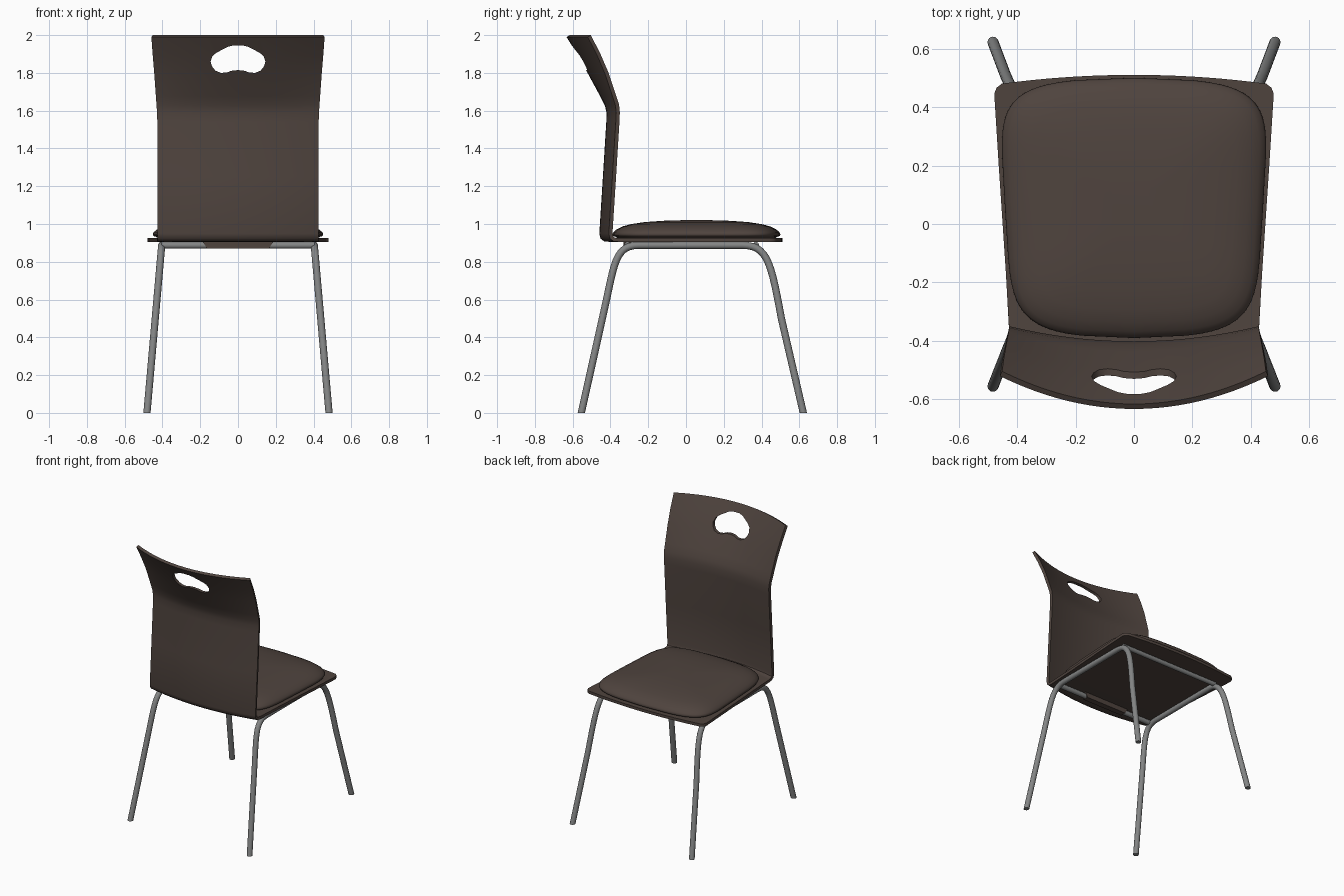
import bpy, bmesh, math
from mathutils import Vector
from mathutils.geometry import interpolate_bezier

if "Cube" in bpy.data.objects:
    bpy.data.objects.remove(bpy.data.objects["Cube"])


def material(name, col):
    m = bpy.data.materials.new(name)
    m.diffuse_color = (*col, 1)
    m.use_nodes = True
    m.node_tree.nodes["Principled BSDF"].inputs["Base Color"].default_value = m.diffuse_color
    return m


brown = material("dark brown wood", (0.078, 0.057, 0.048))
grey = material("grey metal", (0.23, 0.235, 0.235))


def make(name, bm, mat):
    bmesh.ops.recalc_face_normals(bm, faces=bm.faces)
    me = bpy.data.meshes.new(name)
    bm.to_mesh(me)
    bm.free()
    ob = bpy.data.objects.new(name, me)
    bpy.context.collection.objects.link(ob)
    me.materials.append(mat)
    return ob


def activate(ob):
    bpy.ops.object.select_all(action='DESELECT')
    ob.select_set(True)
    bpy.context.view_layer.objects.active = ob


def smooth(ob, angle=40):
    activate(ob)
    bpy.ops.object.shade_smooth_by_angle(angle=math.radians(angle))


def bridge(bm, rings, closed=True):
    for a, b in zip(rings, rings[1:]):
        n = len(a)
        for i in range(n if closed else n - 1):
            j = (i + 1) % n
            bm.faces.new((a[i], a[j], b[j], b[i]))


def tube(name, pts, r, sides=16):
    bm = bmesh.new()
    pts = [Vector(p) for p in pts]
    rings = []
    for i, p in enumerate(pts):
        t = (pts[min(i + 1, len(pts) - 1)] - pts[max(i - 1, 0)]).normalized()
        ref = Vector((0, 1, 0)) if abs(t.x) > 0.8 else Vector((1, 0, 0))
        n = t.cross(ref).normalized()
        b = n.cross(t)
        rings.append([bm.verts.new(p + r * (math.cos(a) * n + math.sin(a) * b))
                      for a in (2 * math.pi * k / sides for k in range(sides))])
    bridge(bm, rings)
    bm.faces.new(rings[0])
    bm.faces.new(rings[-1])
    # trim feet flat on the floor
    cut = bmesh.ops.bisect_plane(bm, geom=bm.verts[:] + bm.edges[:] + bm.faces[:],
                                 plane_co=(0, 0, 0), plane_no=(0, 0, 1), clear_inner=True)
    edges = [e for e in cut["geom_cut"] if isinstance(e, bmesh.types.BMEdge)]
    if edges:
        bmesh.ops.holes_fill(bm, edges=edges)
    smooth(make(name, bm, grey))


# bent sheet: seat and back in one piece (centre y, z, half width, edge bow)
stations = [(.510, .915, .452, -.030), (.504, .915, .470, -.038), (.485, .915, .478, -.040),
            (.2, .915, .462, -.01), (-.2, .915, .438, .03), (-.40, .915, .428, .05),
            (-.43, .918, .426, .05), (-.444, .928, .425, .05), (-.449, .95, .425, .05),
            (-.430, 1.25, .425, .05), (-.412, 1.54, .425, .05), (-.411, 1.59, .426, .051),
            (-.420, 1.63, .429, .056), (-.445, 1.68, .432, .065), (-.51, 1.80, .440, .09),
            (-.565, 1.90, .448, .102), (-.624, 1.995, .455, .112)]
bm = bmesh.new()
rows = []
for yc, z, w, bow in stations:
    rows.append([bm.verts.new((w * u, yc + bow * u * u, z))
                 for u in (k / 12 - 1 for k in range(25))])
bridge(bm, rows, closed=False)
shell = make("seat_and_back_shell", bm, brown)
mod = shell.modifiers.new("thickness", 'SOLIDIFY')
mod.thickness = 0.02
mod.offset = 0

# bean-shaped hand hole
half = [(0, 1.815), (.035, 1.811), (.06, 1.802), (.09, 1.80), (.12, 1.812), (.138, 1.835),
        (.145, 1.86), (.136, 1.888), (.115, 1.906), (.085, 1.922), (.055, 1.938), (.025, 1.945)]
outline = half + [(-x, z) for x, z in reversed(half[1:])]
bm = bmesh.new()
ends = [[bm.verts.new((x, y, z)) for x, z in outline] for y in (-.9, -.2)]
bridge(bm, ends)
for e in ends:
    bm.faces.new(e)
cutter = make("hand_hole_cutter", bm, brown)
cutter.hide_render = True
mod = shell.modifiers.new("hole", 'BOOLEAN')
mod.operation = 'DIFFERENCE'
mod.solver = 'EXACT'
mod.object = cutter
activate(shell)
for m in list(shell.modifiers):
    bpy.ops.object.modifier_apply(modifier=m.name)
bpy.data.objects.remove(cutter)
smooth(shell)

# domed cushion: rounded-square rings (scale, z)
bm = bmesh.new()
rings = []
N = 64


def spow(v):
    return math.copysign(abs(v) ** 0.36, v)


for r, z in [(.93, .922), (.96, .932), (.99, .936), (1, .945), (.988, .957), (.95, .971),
             (.88, .987), (.78, .999), (.62, 1.010), (.4, 1.017), (.18, 1.02)]:
    ring = []
    for k in range(N):
        a = 2 * math.pi * k / N
        c, s = spow(math.cos(a)) * r, spow(math.sin(a)) * r
        y = .055 + .445 * s - .04 * s * c * c
        ring.append(bm.verts.new((c * (.438 + .06 * y), y, z)))
    rings.append(ring)
bridge(bm, rings)
bm.faces.new(rings[0])
bm.faces.new(rings[-1])
smooth(make("seat_cushion", bm, brown), 60)

# bent tube legs, one piece per side
def yz(*pts):
    return [Vector((0, y, z)) for y, z in pts]


back = interpolate_bezier(*yz((-.425, .58), (-.378, .80), (-.37, .887), (-.25, .887)), 14)
front = interpolate_bezier(*yz((.30, .887), (.43, .887), (.45, .80), (.505, .50)), 14)
path = yz((-.561, -.03)) + list(back) + list(front) + yz((.628, -.03))
for side, label in ((-1, "left"), (1, "right")):
    tube(label + "_leg_frame",
         [(side * (.482 - .078 * p.z / .887), p.y, p.z) for p in path], .019)

# cross bars under the seat
tube("rear_cross_bar", [(-.405, -.31, .887), (.405, -.31, .887)], .018)
tube("front_cross_bar", [(-.405, .37, .889), (.405, .37, .889)], .016)

# small wooden mount over the rear bar
bm = bmesh.new()
bmesh.ops.create_cube(bm, size=1)
for v in bm.verts:
    x = .185 if v.co.z > 0 else .165
    v.co = Vector((math.copysign(x, v.co.x), -.31 + v.co.y * .042, .888 + v.co.z * .038))
make("rear_mount", bm, brown)
